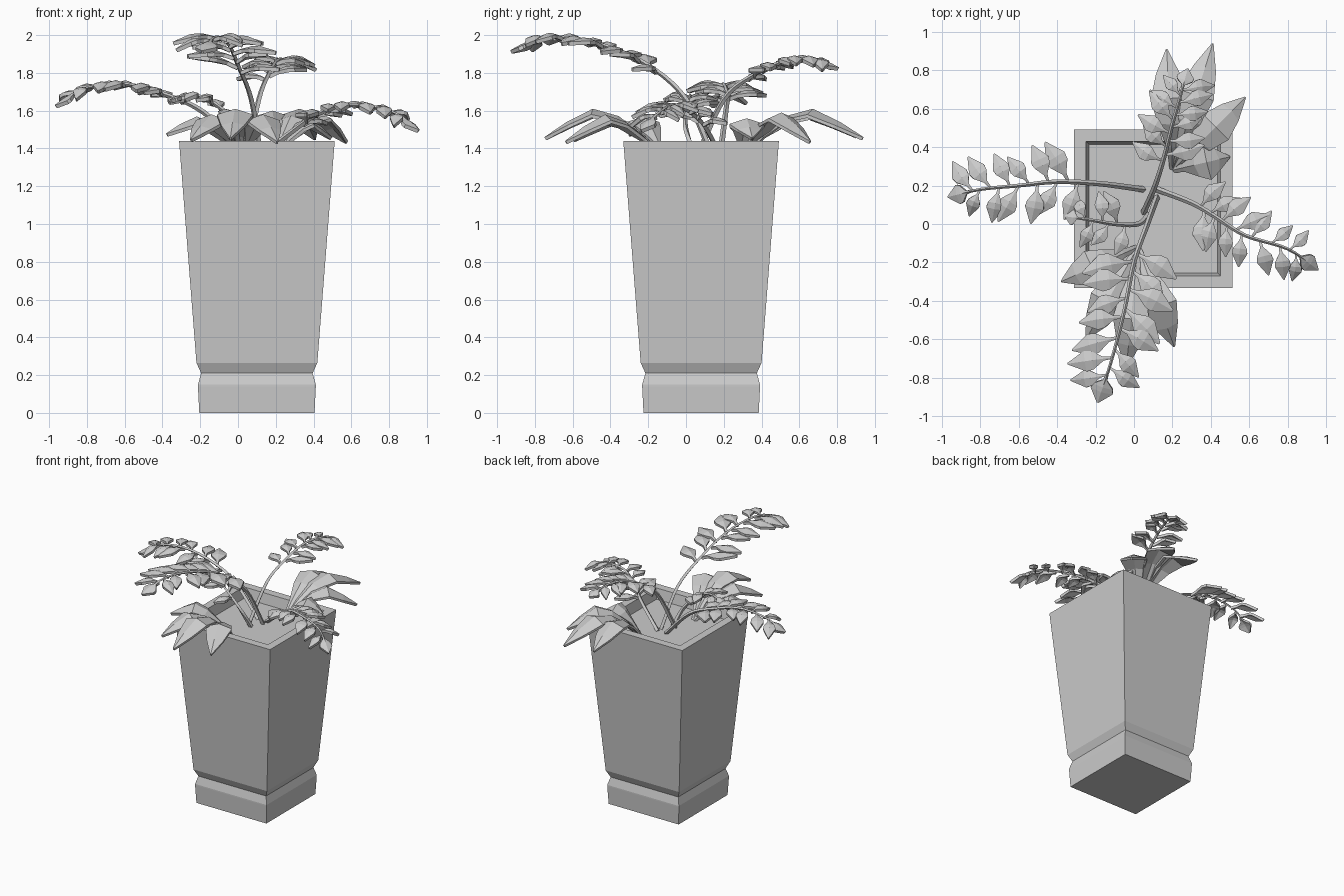
import bpy, bmesh, math
from mathutils import Vector

cube = bpy.data.objects.get("Cube")
if cube:
    bpy.data.objects.remove(cube, do_unlink=True)

grey = bpy.data.materials.new("plain_grey")
grey.use_nodes = True
grey.diffuse_color = (0.6, 0.6, 0.6, 1)
grey.node_tree.nodes["Principled BSDF"].inputs["Base Color"].default_value = (0.6, 0.6, 0.6, 1)
UP = Vector((0, 0, 1))


def finish(bm, name):
    bmesh.ops.recalc_face_normals(bm, faces=bm.faces)
    mesh = bpy.data.meshes.new(name)
    bm.to_mesh(mesh)
    bm.free()
    mesh.materials.append(grey)
    obj = bpy.data.objects.new(name, mesh)
    bpy.context.collection.objects.link(obj)
    return obj


def skin(bm, rings):
    """Join rings of equal vertex count into a closed solid."""
    rows = [[bm.verts.new(p) for p in ring] for ring in rings]
    n = len(rows[0])
    for a, b in zip(rows, rows[1:]):
        for i in range(n):
            bm.faces.new((a[i], a[(i + 1) % n], b[(i + 1) % n], b[i]))
    bm.faces.new(rows[0][::-1])
    bm.faces.new(rows[-1])


def spline(points, steps=5):
    """Smooth path through the given points."""
    p = [Vector(q) for q in points]
    p = [2 * p[0] - p[1]] + p + [2 * p[-1] - p[-2]]
    path = []
    for a, b, c, d in zip(p, p[1:], p[2:], p[3:]):
        for i in range(steps):
            t = i / steps
            path.append(0.5 * (2 * b + (c - a) * t + (2 * a - 5 * b + 4 * c - d) * t * t
                               + (3 * b - a - 3 * c + d) * t ** 3))
    return path + [p[-2]]


def sample(path, t):
    """Position and direction at a fraction of the path."""
    f = min(max(t, 0), 0.9999) * (len(path) - 1)
    i = int(f)
    return path[i].lerp(path[i + 1], f - i), (path[i + 1] - path[i]).normalized()


def frame(direction):
    side = direction.cross(UP).normalized()
    return side, side.cross(direction).normalized()


def blade(bm, path, width, thick, fold, profile):
    """Folded solid leaf along a path; profile holds (fraction, width) pairs."""
    rings = []
    for t, w in profile:
        p, d = sample(path, t)
        side, nrm = frame(d)
        half = side * width * w / 2
        lift = nrm * fold * width * w
        drop = nrm * thick
        rings.append([p - half - lift, p, p + half - lift,
                      p + half - lift - drop, p - drop, p - half - lift - drop])
    skin(bm, rings)


def stem(bm, path, radius):
    rings = []
    for i in range(len(path)):
        p, d = sample(path, i / (len(path) - 1))
        side, nrm = frame(d)
        r = radius * (1 - 0.6 * i / len(path))
        rings.append([p + side * r, p + nrm * r, p - side * r, p - nrm * r])
    skin(bm, rings)


LEAFLET = [(0, 0.12), (0.2, 0.2), (0.45, 0.9), (0.62, 1), (1, 0.08)]
BROAD = [(0, 0.15), (0.2, 0.25), (0.42, 0.7), (0.66, 1), (0.85, 0.65), (1, 0.05)]


def frond(name, points, start, pairs, length):
    """Arching stem with angled leaflets on both sides and one at the tip."""
    bm = bmesh.new()
    path = spline(points)
    stem(bm, path[:-2], 0.016)
    for k in range(pairs):
        for s in (-1, 1):
            t = start + (0.9 - start) * (k + 0.22 * s + 0.22) / pairs
            p, d = sample(path, t)
            side, nrm = frame(d)
            size = length * (1.08 - 0.3 * k / pairs + 0.1 * math.sin(5 * k + s))
            out = (d * (0.5 + 0.2 * math.sin(3 * k + s)) + side * s).normalized()
            leaf = [p, p + out * size * 0.5 + nrm * 0.02, p + out * size - UP * 0.025]
            blade(bm, spline(leaf, 4), size * 0.46, 0.02, 0.14, LEAFLET)
    p, d = sample(path, 0.86)
    blade(bm, spline([p, p.lerp(path[-1], 0.5) + UP * 0.01, path[-1]], 4),
          length * 0.48, 0.02, 0.14, LEAFLET)
    finish(bm, name)


# Square tapered planter with a grooved foot and a sunken soil bed
bm = bmesh.new()
profile = [(0.305, 0), (0.312, 0.14), (0.312, 0.15), (0.295, 0.21), (0.32, 0.265),
           (0.412, 1.44), (0.35, 1.44), (0.335, 1.36)]
corners = [(-1, -1), (1, -1), (1, 1), (-1, 1)]
skin(bm, [[Vector((0.1 + x * h, 0.08 + y * h, z)) for x, y in corners] for h, z in profile])
finish(bm, "planter")

# Feathered fronds
frond("front_frond", [(0.12, 0.14, 1.36), (0.07, 0, 1.66), (0, -0.2, 1.84),
                      (-0.05, -0.45, 1.95), (-0.12, -0.72, 1.99), (-0.19, -0.93, 1.92)],
      0.36, 7, 0.25)
frond("right_frond", [(0.05, 0.18, 1.36), (-0.18, 0.21, 1.59), (-0.4, 0.22, 1.69),
                      (-0.6, 0.2, 1.74), (-0.8, 0.18, 1.72), (-0.97, 0.14, 1.63)],
      0.3, 6, 0.21)
frond("left_frond", [(0.12, 0.18, 1.36), (0.3, 0.11, 1.5), (0.42, 0.04, 1.58),
                     (0.58, -0.06, 1.63), (0.8, -0.13, 1.6), (0.96, -0.24, 1.5)],
      0.27, 7, 0.19)
frond("back_frond", [(0.05, 0.06, 1.36), (0.11, 0.2, 1.66), (0.16, 0.36, 1.79),
                     (0.2, 0.52, 1.86), (0.24, 0.66, 1.87), (0.28, 0.81, 1.83)],
      0.36, 6, 0.19)
frond("inner_frond", [(0.08, 0.05, 1.36), (0.02, 0, 1.5), (-0.1, 0, 1.62),
                      (-0.22, 0.02, 1.68), (-0.36, 0.04, 1.66)],
      0.4, 3, 0.17)


# Broad drooping leaves fanned out in front and behind
def broad_leaves(name, base, tips):
    bm = bmesh.new()
    b = Vector(base)
    for x, y, z, peak in tips:
        tip = Vector((x, y, z))
        a, c = b.lerp(tip, 0.3), b.lerp(tip, 0.6)
        a.z, c.z = peak - 0.07, peak
        blade(bm, spline([b, a, c, tip]), 0.19, 0.018, 0.16, BROAD)
    finish(bm, name)


broad_leaves("front_broad_leaves", (0.02, -0.12, 1.36),
             [(0.21, -0.64, 1.44, 1.58), (-0.04, -0.75, 1.46, 1.61),
              (-0.25, -0.6, 1.45, 1.58), (-0.38, -0.3, 1.48, 1.57)])
broad_leaves("back_broad_leaves", (0.2, 0.28, 1.36),
             [(0.41, 0.94, 1.46, 1.61), (0.58, 0.66, 1.44, 1.59),
              (0.5, 0.35, 1.46, 1.56), (0.17, 0.91, 1.47, 1.6)])
